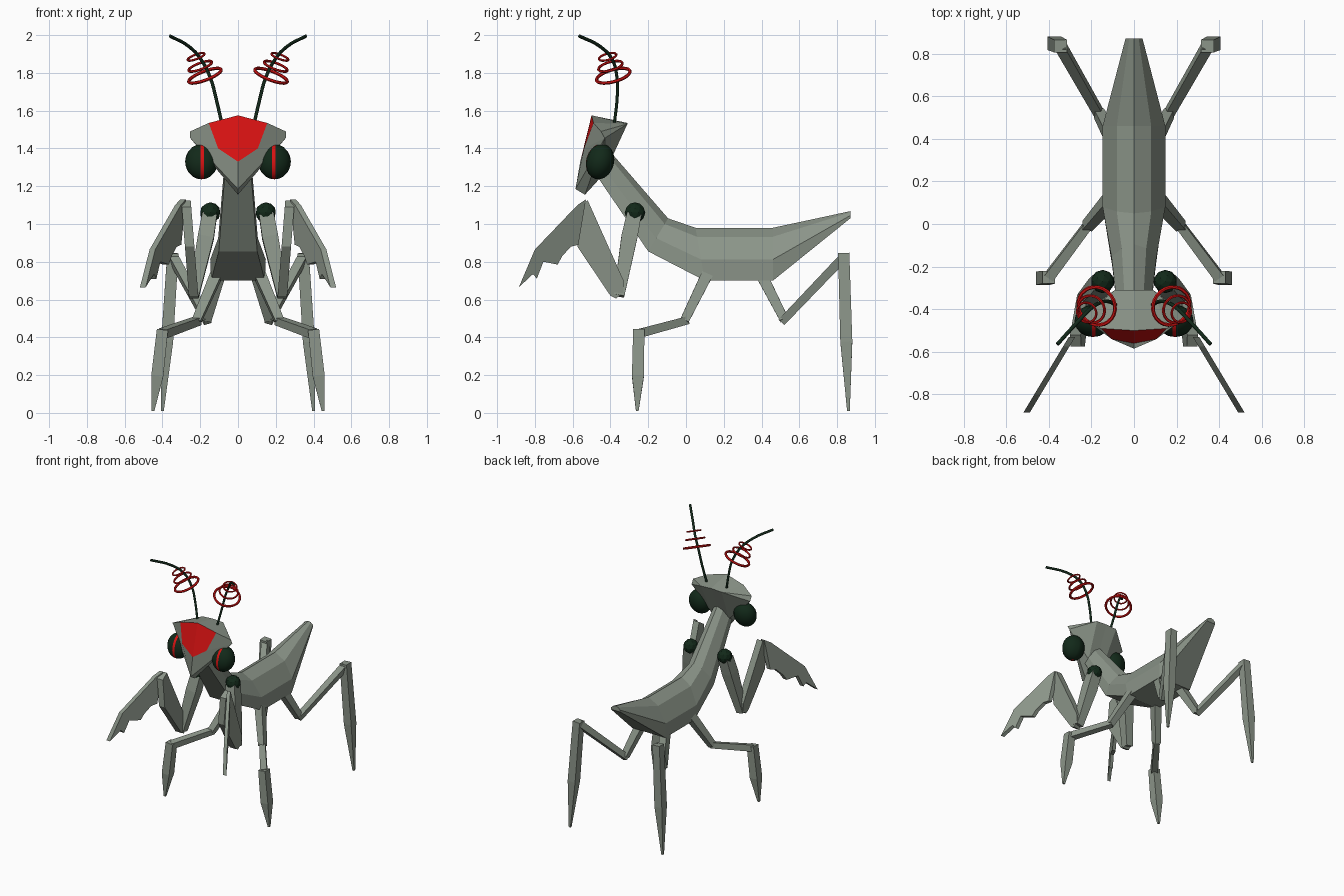
import bpy, bmesh, math
from mathutils import Vector, Matrix

if "Cube" in bpy.data.objects:
    bpy.data.objects.remove(bpy.data.objects["Cube"])


def material(name, rgb):
    m = bpy.data.materials.new(name)
    m.diffuse_color = (*rgb, 1)
    m.use_nodes = True
    m.node_tree.nodes["Principled BSDF"].inputs["Base Color"].default_value = m.diffuse_color
    return m


SHELL = material("grey_green", (0.26, 0.30, 0.25))
DARK = material("dark_green", (0.006, 0.022, 0.010))
RED = material("red", (0.68, 0.006, 0.006))


def finish(name, bm, mats, smooth=False):
    bmesh.ops.remove_doubles(bm, verts=bm.verts, dist=0.0005)
    bmesh.ops.recalc_face_normals(bm, faces=bm.faces)
    me = bpy.data.meshes.new(name)
    for f in bm.faces:
        f.smooth = smooth
    bm.to_mesh(me)
    bm.free()
    for m in mats:
        me.materials.append(m)
    ob = bpy.data.objects.new(name, me)
    bpy.context.collection.objects.link(ob)
    return ob


def loft(bm, rings):
    """Skin closed rings of equal length and cap both ends."""
    vs = [[bm.verts.new(p) for p in r] for r in rings]
    n = len(vs[0])
    for a, b in zip(vs, vs[1:]):
        for i in range(n):
            bm.faces.new((a[i], a[(i + 1) % n], b[(i + 1) % n], b[i]))
    bm.faces.new(vs[0])
    bm.faces.new(vs[-1])


def limb(bm, stations, sides=4):
    """Straight tapered bar through (point, radius) stations."""
    pts = [Vector(p) for p, _ in stations]
    d = (pts[-1] - pts[0]).normalized()
    u = d.cross(Vector((1, 0, 0))).normalized()
    v = d.cross(u)
    rings = []
    for p, (_, r) in zip(pts, stations):
        angles = [2 * math.pi * (i + 0.5) / sides for i in range(sides)]
        rings.append([p + u * r * math.cos(a) + v * r * math.sin(a) for a in angles])
    loft(bm, rings)


def plate(name, outline, x_of, thick, s):
    """Flat (y, z) outline placed sideways by x_of(y, z), with a thickness in x."""
    bm = bmesh.new()
    loft(bm, [[(s * (x_of(y, z) + t), y, z) for y, z in outline]
              for t in (-thick / 2, thick / 2)])
    finish(name, bm, [SHELL])


# Body: neck, thorax and abdomen as one loft: top (y, z), bottom (y, z), half width
bm = bmesh.new()
rings = []
for yt, zt, yb, zb, w in [(-0.45, 1.44, -0.51, 1.31, 0.068),
                          (-0.095, 1.03, -0.20, 0.855, 0.105),
                          (0.05, 0.98, 0.10, 0.70, 0.147),
                          (0.46, 0.98, 0.46, 0.70, 0.147),
                          (0.87, 1.068, 0.87, 1.03, 0.04)]:
    half = [(k * w, yt + (yb - yt) * t, zt + (zb - zt) * t)
            for k, t in ((0.55, 0.17), (1, 0.6), (0.97, 1))]
    rings.append([(0, yt, zt)] + half + [(-x, y, z) for x, y, z in reversed(half)])
loft(bm, rings)
finish("body", bm, [SHELL])

# Head: faceted half, repeated on the other side, with a red forehead
P = {"top": (0, -0.50, 1.575), "brow": (0.155, -0.49, 1.535),
     "corner": (0.253, -0.45, 1.49), "cheek": (0.253, -0.43, 1.455),
     "ridge": (0.105, -0.54, 1.40), "nose": (0, -0.56, 1.33),
     "chin": (0, -0.585, 1.185), "chin_back": (0, -0.535, 1.155),
     "crown": (0.09, -0.31, 1.53), "crown_mid": (0, -0.31, 1.535),
     "nape": (0.07, -0.43, 1.27), "nape_mid": (0, -0.43, 1.27)}
bm = bmesh.new()
for s in (1, -1):
    for names in ("top brow ridge nose", "brow corner cheek ridge",
                  "ridge cheek chin nose", "top brow crown crown_mid",
                  "brow corner crown", "corner cheek crown",
                  "crown crown_mid nape_mid nape", "crown cheek nape",
                  "nape cheek chin_back", "cheek chin chin_back",
                  "nape nape_mid chin_back"):
        f = bm.faces.new([bm.verts.new((s * P[n][0], P[n][1], P[n][2]))
                          for n in names.split()])
        f.material_index = 1 if names == "top brow ridge nose" else 0
finish("head", bm, [SHELL, RED])

ANTENNA = [(0.085, -0.38, 1.53), (0.115, -0.365, 1.66), (0.145, -0.365, 1.77),
           (0.195, -0.39, 1.87), (0.26, -0.455, 1.94), (0.36, -0.565, 1.995)]
RINGS = [((0.175, -0.385, 1.785), 0.092, 0.009),
         ((0.20, -0.40, 1.835), 0.066, 0.007),
         ((0.222, -0.415, 1.885), 0.048, 0.006)]

for s, side in ((1, "right"), (-1, "left")):
    # Eye: tilted ellipsoid with a thin red stripe down its front
    bm = bmesh.new()
    bmesh.ops.create_uvsphere(bm, u_segments=16, v_segments=10, radius=1)
    bm.transform(Matrix.Translation((s * 0.193, -0.455, 1.33))
                 @ Matrix.Rotation(math.radians(-15), 4, "X")
                 @ Matrix.Diagonal((0.087, 0.074, 0.095, 1)))
    for x in (0.180, 0.198):
        bmesh.ops.bisect_plane(bm, geom=bm.verts[:] + bm.edges[:] + bm.faces[:],
                               plane_co=(s * x, 0, 0), plane_no=(1, 0, 0))
    for f in bm.faces:
        c = f.calc_center_median()
        if 0.180 < abs(c.x) < 0.198 and c.y < -0.46:
            f.material_index = 1
    finish("eye_" + side, bm, [DARK, RED], True)

    # Antenna: thin swept curve
    cu = bpy.data.curves.new("antenna_" + side, "CURVE")
    cu.dimensions = "3D"
    cu.bevel_depth = 0.009
    cu.bevel_resolution = 1
    cu.resolution_u = 4
    cu.use_fill_caps = True
    sp = cu.splines.new("BEZIER")
    sp.bezier_points.add(len(ANTENNA) - 1)
    for b, (x, y, z) in zip(sp.bezier_points, ANTENNA):
        b.co = (s * x, y, z)
        b.handle_left_type = b.handle_right_type = "AUTO"
    cu.materials.append(DARK)
    bpy.context.collection.objects.link(bpy.data.objects.new("antenna_" + side, cu))

    # Red hoops around the antenna
    for i, (c, r, tube) in enumerate(RINGS):
        axis = Vector((s * 0.38, -0.28, 1))
        bpy.ops.mesh.primitive_torus_add(
            major_radius=r, minor_radius=tube, major_segments=24, minor_segments=6,
            location=(s * c[0], c[1], c[2]),
            rotation=axis.to_track_quat("Z", "Y").to_euler())
        ob = bpy.context.object
        ob.name = f"antenna_hoop_{side}_{i + 1}"
        ob.data.materials.append(RED)

    # Shoulder ball
    bm = bmesh.new()
    bmesh.ops.create_icosphere(bm, subdivisions=2, radius=0.055,
                               matrix=Matrix.Translation((s * 0.147, -0.27, 1.06)))
    finish("shoulder_" + side, bm, [DARK])

    # Grasping arm: upper arm, broad forearm and toothed claw
    bm = bmesh.new()
    limb(bm, [((s * 0.15, -0.275, 1.05), 0.055), ((s * 0.17, -0.30, 0.93), 0.06),
              ((s * 0.235, -0.355, 0.62), 0.04)])
    finish("upper_arm_" + side, bm, [SHELL])
    plate("forearm_" + side,
          [(-0.52, 1.125), (-0.575, 1.09), (-0.575, 0.88), (-0.40, 0.62),
           (-0.37, 0.605), (-0.33, 0.64), (-0.33, 0.70)],
          lambda y, z: 0.235 + (z - 0.62) * 0.08, 0.05, s)
    plate("claw_" + side,
          [(-0.53, 1.13), (-0.575, 1.10), (-0.80, 0.865), (-0.885, 0.665),
           (-0.81, 0.735), (-0.79, 0.71), (-0.755, 0.80), (-0.68, 0.785),
           (-0.655, 0.83), (-0.61, 0.88), (-0.57, 0.89)],
          lambda y, z: 0.285 + 0.60 * (-0.52 - y), 0.03, s)

    # Walking legs: hip, knee, ankle and foot
    for name, pts in (
            ("front_leg", [(0.115, 0.11, 0.73), (0.22, -0.01, 0.485),
                           (0.40, -0.25, 0.42), (0.45, -0.258, 0.01)]),
            ("rear_leg", [(0.10, 0.40, 0.73), (0.165, 0.52, 0.495),
                          (0.345, 0.835, 0.825), (0.40, 0.86, 0.01)])):
        hip, knee, ankle, foot = [Vector((s * x, y, z)) for x, y, z in pts]
        bm = bmesh.new()
        limb(bm, [(hip, 0.043), (knee, 0.033)])
        limb(bm, [(knee + (knee - ankle).normalized() * 0.015, 0.03),
                  (ankle, 0.034)])
        limb(bm, [(ankle + Vector((0, 0, 0.02)), 0.042),
                  (ankle.lerp(foot, 0.55), 0.045), (foot, 0.01)])
        finish(f"{name}_{side}", bm, [SHELL])
